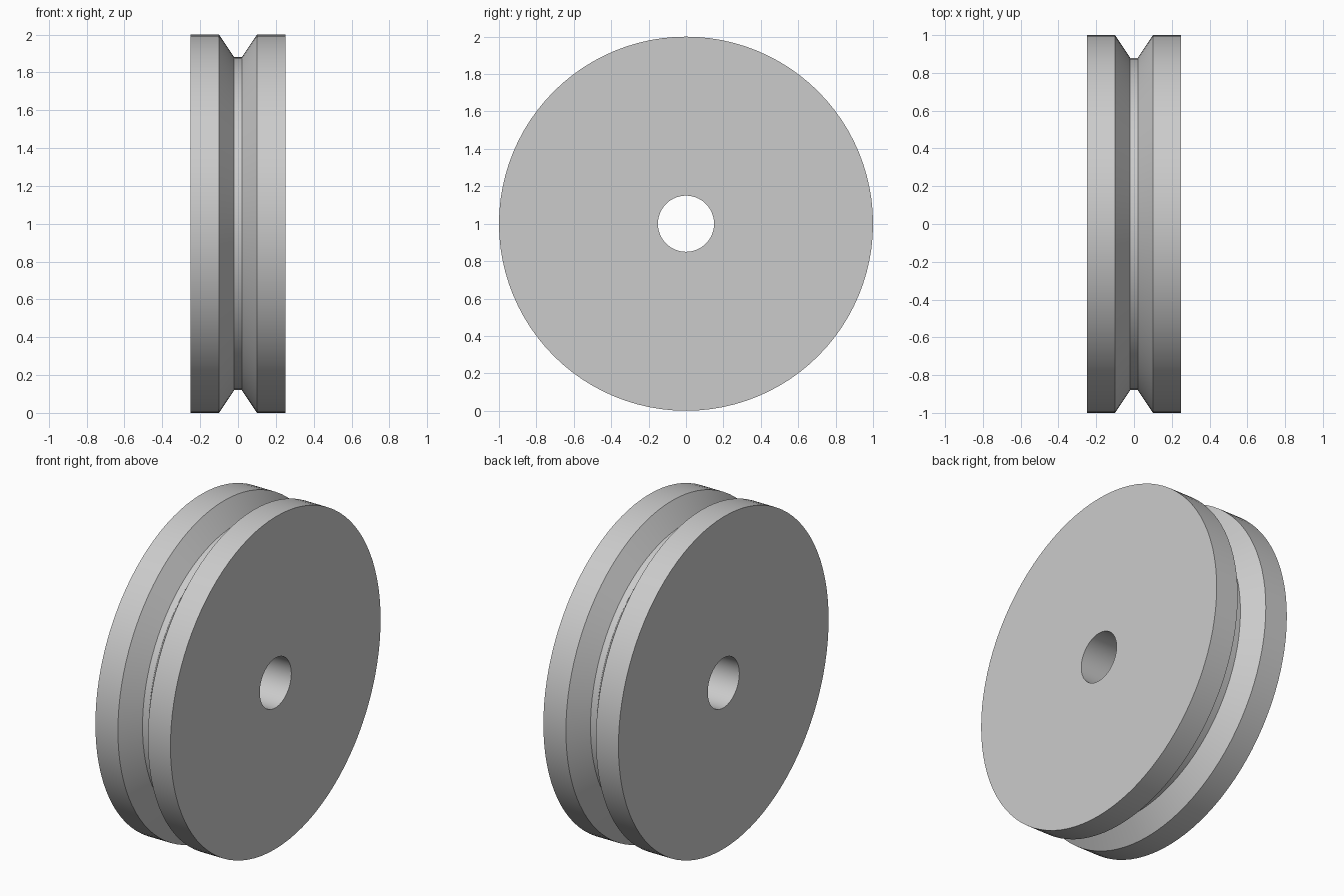
import bpy
import bmesh
from math import cos, sin, tau, radians

cube = bpy.data.objects.get("Cube")
if cube:
    bpy.data.objects.remove(cube, do_unlink=True)

SEGMENTS = 96
RADIUS = 1.0
HALF_WIDTH = 0.25
BORE = 0.15

# Plain grey metal
grey = bpy.data.materials.new("light_grey")
grey.use_nodes = True
colour = (0.6, 0.6, 0.6, 1)
grey.diffuse_color = colour
grey.node_tree.nodes["Principled BSDF"].inputs["Base Color"].default_value = colour

# Half of the cross-section as (x, radius), mirrored to a closed loop
half = [(0.02, 0.88), (0.10, RADIUS), (HALF_WIDTH, RADIUS), (HALF_WIDTH, BORE)]
profile = half + [(-x, r) for x, r in reversed(half)]

# Revolve the section around the axle line
bm = bmesh.new()
rings = []
for i in range(SEGMENTS):
    a = tau * i / SEGMENTS
    rings.append([bm.verts.new((x, r * cos(a), RADIUS + r * sin(a))) for x, r in profile])
for i, ring in enumerate(rings):
    following = rings[(i + 1) % SEGMENTS]
    for j in range(len(profile)):
        k = (j + 1) % len(profile)
        bm.faces.new((ring[j], ring[k], following[k], following[j]))
bmesh.ops.recalc_face_normals(bm, faces=bm.faces)

mesh = bpy.data.meshes.new("grooved_wheel")
bm.to_mesh(mesh)
bm.free()
mesh.materials.append(grey)

wheel = bpy.data.objects.new("grooved_wheel", mesh)
bpy.context.collection.objects.link(wheel)

# Smooth round surfaces, crisp rims and groove edges
bpy.ops.object.select_all(action='DESELECT')
wheel.select_set(True)
bpy.context.view_layer.objects.active = wheel
bpy.ops.object.shade_smooth_by_angle(angle=radians(30))
